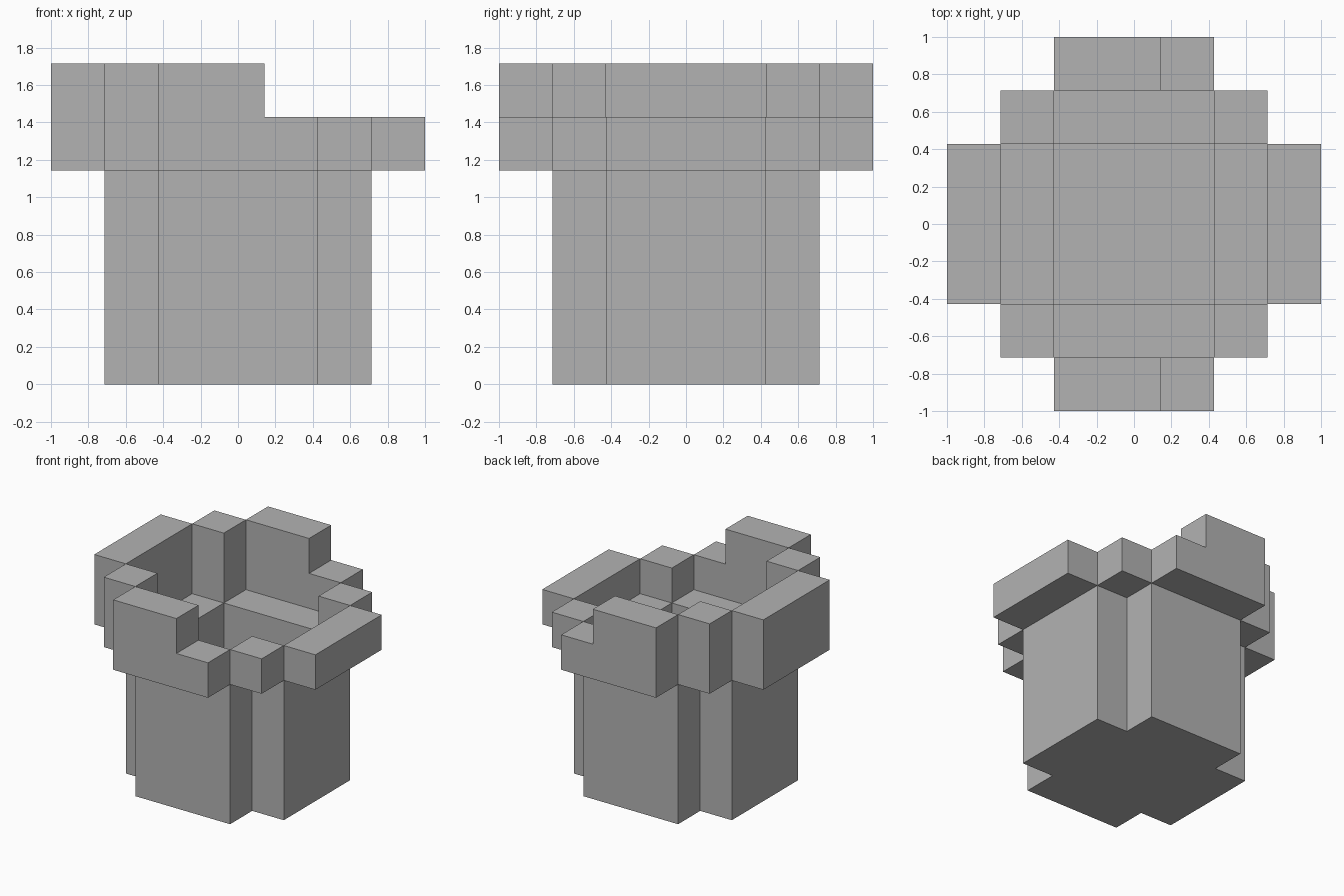
import bpy
import bmesh
from mathutils import Vector

cube = bpy.data.objects.get("Cube")
if cube:
    bpy.data.objects.remove(cube, do_unlink=True)

UNIT = 2 / 7  # edge of one block

grey = bpy.data.materials.new("plain_grey")
grey.use_nodes = True
grey.diffuse_color = (0.45, 0.45, 0.45, 1)
grey.node_tree.nodes["Principled BSDF"].inputs["Base Color"].default_value = grey.diffuse_color


def block_part(name, filled):
    """Make the outer shell of all blocks for which filled(x, y, z) is true."""
    bm = bmesh.new()
    axes = [Vector(a) for a in ((1, 0, 0), (0, 1, 0), (0, 0, 1))]
    cells = {(x, y, z) for x in range(-3, 4) for y in range(-3, 4)
             for z in range(6) if filled(x, y, z)}
    for cell in cells:
        centre = Vector(cell) + Vector((0, 0, 0.5))
        for i in range(3):
            for side in (-1, 1):
                n = axes[i] * side
                if tuple(int(c) for c in Vector(cell) + n) in cells:
                    continue
                u, v = axes[(i + 1) % 3] * side, axes[(i + 2) % 3]
                corners = (-u - v, u - v, u + v, v - u)
                bm.faces.new([bm.verts.new((centre + (n + c) / 2) * UNIT) for c in corners])
    bmesh.ops.remove_doubles(bm, verts=bm.verts, dist=0.001)
    # Merge coplanar squares into large flat faces
    bmesh.ops.dissolve_limit(bm, angle_limit=0.01, verts=bm.verts, edges=bm.edges)
    mesh = bpy.data.meshes.new(name)
    bm.to_mesh(mesh)
    bm.free()
    mesh.materials.append(grey)
    bpy.context.collection.objects.link(bpy.data.objects.new(name, mesh))


# Hollow body with notched corners and a one-block floor
def body(x, y, z):
    far, near = max(abs(x), abs(y)), min(abs(x), abs(y))
    return z < 4 and near < 2 and (far == 2 or far < 2 and z == 0)


# Stepped ring around the top, one block lower on the +x side
def rim(x, y, z):
    far, near = max(abs(x), abs(y)), min(abs(x), abs(y))
    on_ring = (far == 3 and near < 2) or far == near == 2
    return on_ring and 4 <= z < (6 if x < 1 else 5)


block_part("body", body)
block_part("rim", rim)
